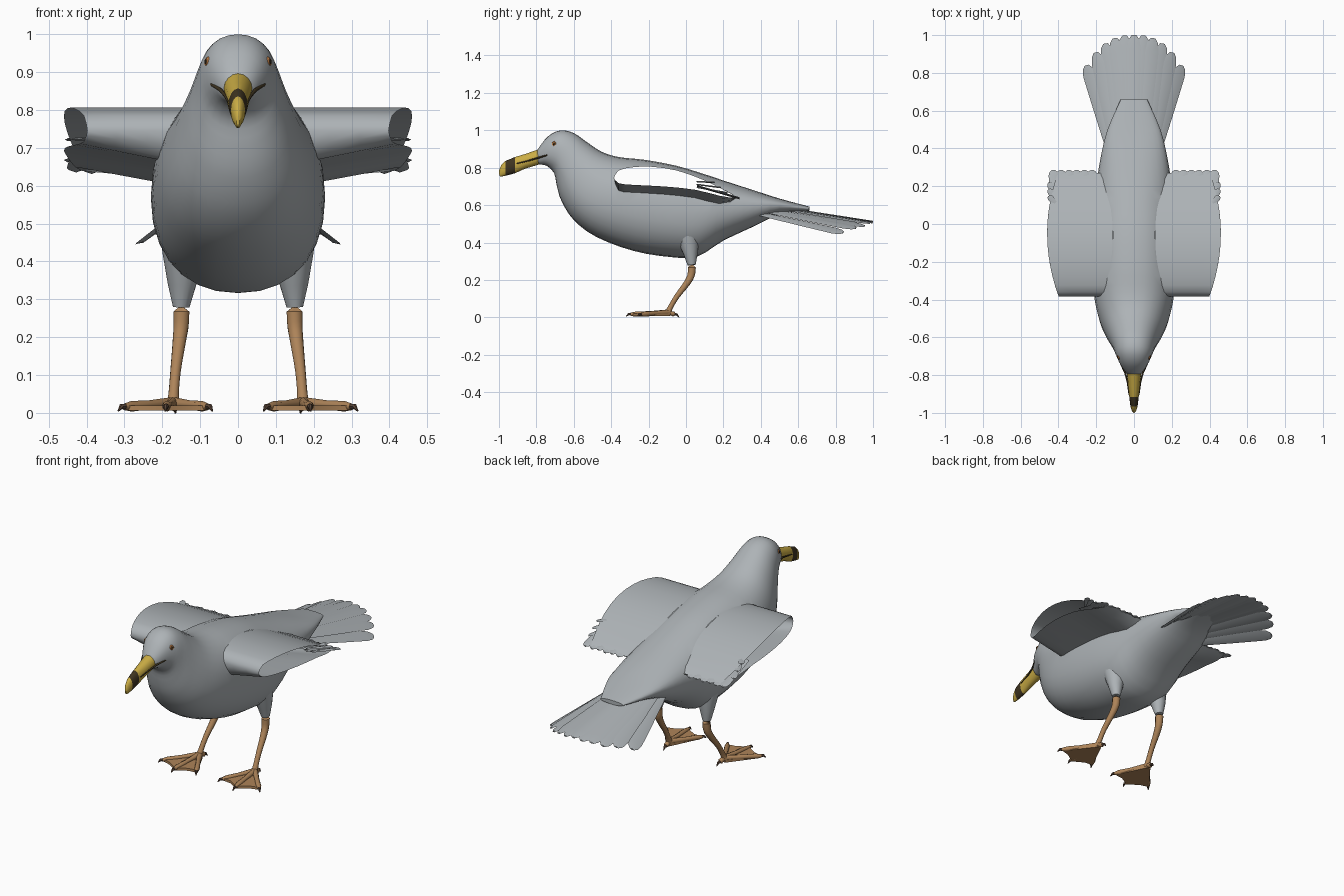
import bpy, bmesh, math
from mathutils import Vector

if "Cube" in bpy.data.objects:
    bpy.data.objects.remove(bpy.data.objects["Cube"])


def material(name, rgb):
    m = bpy.data.materials.new(name)
    m.diffuse_color = (*rgb, 1)
    m.use_nodes = True
    m.node_tree.nodes["Principled BSDF"].inputs["Base Color"].default_value = m.diffuse_color
    return m


GREY = material("feather grey", (0.42, 0.45, 0.47))
YELLOW = material("beak yellow", (0.60, 0.42, 0.06))
BLACK = material("beak band dark", (0.05, 0.035, 0.015))
TAN = material("leg tan", (0.42, 0.23, 0.10))
ORANGE = material("eye orange", (0.50, 0.20, 0.06))
CLAW = material("claw brown", (0.10, 0.06, 0.04))


def spline(pts, n):
    """Catmull-Rom curve through tuples of any length, n steps per span."""
    v = [Vector(p) for p in pts]
    out = []
    for i in range(len(v) - 1):
        a, b, c, d = v[max(i - 1, 0)], v[i], v[i + 1], v[min(i + 2, len(v) - 1)]
        for k in range(n):
            t = k / n
            out.append(0.5 * (2 * b + (c - a) * t + (2 * a - 5 * b + 4 * c - d) * t * t
                              + (3 * b - a - 3 * c + d) * t ** 3))
    return out + [v[-1]]


def make(name, lofts, mats, caps=True, mirror=False, angle=50):
    """One object from a list of lofts; each loft is a list of vertex rings."""
    bm = bmesh.new()
    for sign in ((1, -1) if mirror else (1,)):
        for rings in lofts:
            vs = [[bm.verts.new((p[0] * sign, p[1], p[2])) for p in r] for r in rings]
            n = len(vs[0])
            for r, s in zip(vs, vs[1:]):
                for j in range(n):
                    bm.faces.new((r[j], r[(j + 1) % n], s[(j + 1) % n], s[j]))
            if caps:
                bm.faces.new(vs[0])
                bm.faces.new(vs[-1])
    bmesh.ops.recalc_face_normals(bm, faces=bm.faces[:])
    me = bpy.data.meshes.new(name)
    bm.to_mesh(me)
    bm.free()
    for m in mats:
        me.materials.append(m)
    ob = bpy.data.objects.new(name, me)
    bpy.context.collection.objects.link(ob)
    smooth(ob, angle)
    return ob


def smooth(ob, angle):
    bpy.ops.object.select_all(action='DESELECT')
    ob.select_set(True)
    bpy.context.view_layer.objects.active = ob
    bpy.ops.object.shade_smooth_by_angle(angle=math.radians(angle))


def section(s, n=28, power=2.2):
    """Upright oval from top y,z, bottom y,z, half width, height of widest point."""
    ty, tz, by, bz, w, c = s
    top, bot = Vector((0, ty, tz)), Vector((0, by, bz))
    mid = bot.lerp(top, c)
    ring = []
    for j in range(n):
        a = 2 * math.pi * j / n
        ca, sa = math.cos(a), math.sin(a)
        u = math.copysign(abs(ca) ** (2 / power), ca)
        h = abs(sa) ** (2 / power)
        p = mid.lerp(top if sa > 0 else bot, h)
        ring.append((w * u, p.y, p.z))
    return ring


def tube(path, radii, n=12):
    path = [Vector(p) for p in path]
    rings = []
    for i, p in enumerate(path):
        d = path[min(i + 1, len(path) - 1)] - path[max(i - 1, 0)]
        q = d.to_track_quat('Z', 'Y')
        rings.append([p + q @ Vector((radii[i] * math.cos(2 * math.pi * j / n),
                                      radii[i] * math.sin(2 * math.pi * j / n), 0))
                      for j in range(n)])
    return rings


def feather(a, b, w, up=(0, 0, 1), thick=0.004):
    a, b, up = Vector(a), Vector(b), Vector(up).normalized()
    side = (b - a).cross(up).normalized()
    rings = []
    for t, k in ((0, .6), (.5, .85), (.88, 1), (.96, .8), (1, .35)):
        p = a.lerp(b, t)
        rings.append([p - side * w * k, p + up * thick, p + side * w * k, p - up * thick])
    return rings


# Body and head: ovals from the face back to the rump
BODY = [(-.805, .875, -.805, .845, .015, .5), (-.785, .91, -.79, .82, .042, .5),
        (-.735, .97, -.745, .81, .074, .5), (-.67, 1.0, -.705, .77, .098, .5),
        (-.60, .985, -.69, .70, .115, .5), (-.53, .937, -.665, .62, .14, .48),
        (-.45, .885, -.60, .52, .175, .48), (-.36, .857, -.48, .43, .205, .5),
        (-.22, .842, -.28, .355, .225, .5), (-.05, .81, -.08, .322, .23, .5),
        (.10, .765, .06, .325, .22, .52), (.22, .725, .20, .41, .20, .55),
        (.36, .68, .36, .485, .175, .58), (.50, .635, .50, .55, .14, .6),
        (.66, .592, .66, .57, .07, .5)]
body = make("body", [[section(s) for s in spline(BODY, 3)]], [GREY])

# Wing stubs: open hollow tubes; the third value marks the underside
WING = [(-.385, .745, 0), (-.36, .785, 0), (-.28, .803, 0), (-.18, .805, 0), (-.05, .785, 0),
        (.08, .74, 0), (.18, .692, 0), (.27, .64, 0), (.18, .65, 1), (.05, .682, 1),
        (-.12, .70, 1), (-.28, .708, 1), (-.36, .717, 1)]
LOOP = spline(WING + WING[:1], 2)[:-1]


def wing_ring(s):
    return [(s * (.46 - .06 * ((y + .05) / .33) ** 2), y, z - .08 * (1 - abs(s)) * b)
            for y, z, b in LOOP]


make("wing", [[wing_ring(s) for s in (.25, .4, .6, .8, 1)]], [GREY], caps=False, mirror=True)

# The hollow of the wings runs right through the body
cutter = make("wing_hollow", [[wing_ring(s) for s in (-1, -.5, 0, .5, 1)]], [GREY])
cutter.hide_render = True
mod = body.modifiers.new("hollow", 'BOOLEAN')
mod.operation, mod.solver, mod.object = 'DIFFERENCE', 'EXACT', cutter
bpy.context.view_layer.objects.active = body
bpy.ops.object.modifier_apply(modifier=mod.name)
bpy.data.objects.remove(cutter)
smooth(body, 50)

# Trailing wing feathers and the short ragged outer ones
plumes = [feather((.215 + .041 * i, .06, .70 + .003 * (i % 2)),
                  (.222 + .041 * i, .285, .635 + .004 * (i % 2)), .026) for i in range(6)]
plumes += [feather((.385, .06, .725 - .015 * j), (.45, .15 + .035 * j, .722 - .028 * j), .016)
           for j in range(3)]
make("wing_feathers", plumes, [GREY], mirror=True)

# Tail: an arched fan of overlapping feathers
tail = []
for i in range(-5, 6):
    u = i / 5
    a = (.13 * u, .40, .605 - .05 * u * u - .003 * (i % 2))
    b = (.252 * u, 1 - .16 * abs(u) ** 2.5, .512 - .055 * u * u - .004 * (i % 2))
    tail.append(feather(a, b, .036, (.5 * u, 0, 1)))
make("tail_feathers", tail, [GREY])

# Thighs
make("thigh", [tube([(.135, 0, .52), (.14, .012, .42), (.148, .025, .34), (.15, .03, .28)],
                    [.078, .06, .038, .022], 16)], [GREY], mirror=True)

# Beak with a dark band near the tip
BEAK = [(-.77, .905, -.76, .825, .04, .5), (-.86, .873, -.86, .795, .031, .5),
        (-.915, .857, -.915, .77, .025, .5), (-.965, .836, -.965, .757, .019, .5),
        (-.987, .815, -.99, .752, .012, .5), (-1.0, .785, -.998, .757, .004, .5)]
beak = make("beak", [[section(s, 16, 2) for s in BEAK]], [YELLOW, BLACK])
for f in beak.data.polygons:
    if -.965 < f.center.y < -.915:
        f.material_index = 1

# Mouth line
make("mouth_line", [tube([(.026, -.905, .822), (.034, -.84, .838), (.046, -.79, .853),
                          (.07, -.74, .868)], [.003, .004, .005, .004], 8)],
     [BLACK], mirror=True)

# Eyes
eye, look = Vector((.066, -.70, .925)), Vector((.93, -.33, .12))
make("eye", [tube([eye, eye + look * .014, eye + look * .021], [.018, .016, .010])],
     [ORANGE], mirror=True)
make("pupil", [tube([eye + look * .018, eye + look * .023], [.007, .005])],
     [BLACK], mirror=True)

# Legs
LEG = [(.15, .03, .32, .023), (.15, .03, .24, .021), (.155, .01, .19, .018),
       (.165, -.05, .11, .014), (.17, -.085, .05, .014), (.172, -.098, .02, .019)]
leg = spline(LEG, 3)
make("leg", [tube([p[:3] for p in leg], [p[3] for p in leg])], [TAN], mirror=True)

# Webbed feet: toes, web and claws
heel = Vector((.172, -.095, .026))
toes, claws = [], []
for x, y in ((.08, -.255), (.19, -.295), (.30, -.24), (.168, -.06)):
    tip = Vector((x, y, .016))
    d = (tip - heel).normalized()
    toes.append(tube([heel, heel.lerp(tip, .5), heel.lerp(tip, .85), tip],
                     [.016, .012, .014, .009], 8))
    claws.append(tube([tip - d * .005, tip + d * .012 + Vector((0, 0, .002)),
                       tip + d * .025 - Vector((0, 0, .010))], [.009, .007, .002], 6))
web = [(.16, -.085), (.08, -.25), (.13, -.255), (.19, -.29), (.25, -.25), (.30, -.235), (.185, -.085)]
toes.append([[(x, y, z) for x, y in web] for z in (.006, .020)])
make("foot", toes, [TAN], mirror=True)
make("claw", claws, [CLAW], mirror=True)
